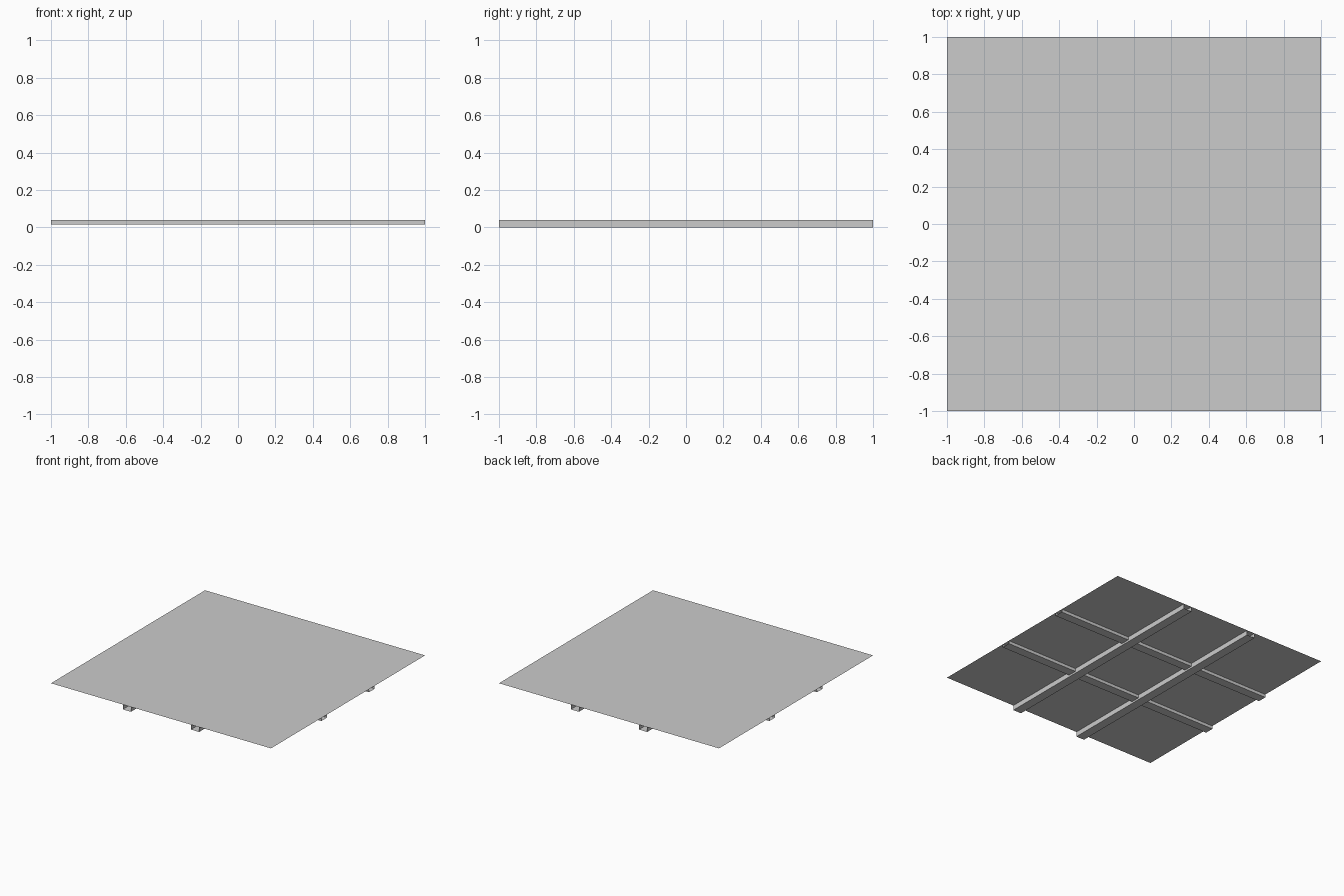
import bpy
import bmesh

cube = bpy.data.objects.get("Cube")
if cube:
    bpy.data.objects.remove(cube, do_unlink=True)

TOP = 0.04       # height of the panel
OFFSET = 0.31    # distance of each rail from the centre line
HALF = 0.037     # half width of a rail

grey = bpy.data.materials.new("light grey")
grey.use_nodes = True
colour = (0.6, 0.6, 0.6, 1)
grey.diffuse_color = colour
grey.node_tree.nodes["Principled BSDF"].inputs["Base Color"].default_value = colour


def finish(name, bm):
    mesh = bpy.data.meshes.new(name)
    bm.to_mesh(mesh)
    bm.free()
    mesh.materials.append(grey)
    obj = bpy.data.objects.new(name, mesh)
    bpy.context.collection.objects.link(obj)


def rail(name, centre, bottom, along_x):
    """Thin channel with open ends, hung beneath the panel."""
    a, b = centre - HALF, centre + HALF
    profile = [(a, TOP), (a, bottom), (b, bottom), (b, TOP)]
    bm = bmesh.new()
    rows = []
    for end in (-1, 1):
        rows.append([bm.verts.new((end, p, z) if along_x else (p, end, z))
                     for p, z in profile])
    for i in range(3):
        quad = [rows[0][i], rows[0][i + 1], rows[1][i + 1], rows[1][i]]
        # keep the outer side of the channel facing outwards
        bm.faces.new(quad if along_x else quad[::-1])
    bm.normal_update()
    if bm.faces[:][1].normal.z > 0:
        bmesh.ops.reverse_faces(bm, faces=bm.faces[:])
    finish(name, bm)


# Flat square panel
panel = bmesh.new()
bmesh.ops.create_grid(panel, x_segments=1, y_segments=1, size=1)
bmesh.ops.translate(panel, vec=(0, 0, TOP), verts=panel.verts[:])
finish("panel", panel)

# Two deep rails from front to back, two shallow rails from side to side
for side, label in ((-1, "right"), (1, "left")):
    rail(label + "_deep_rail", side * OFFSET, 0, False)
for side, label in ((-1, "front"), (1, "back")):
    rail(label + "_cross_rail", side * OFFSET, 0.015, True)
